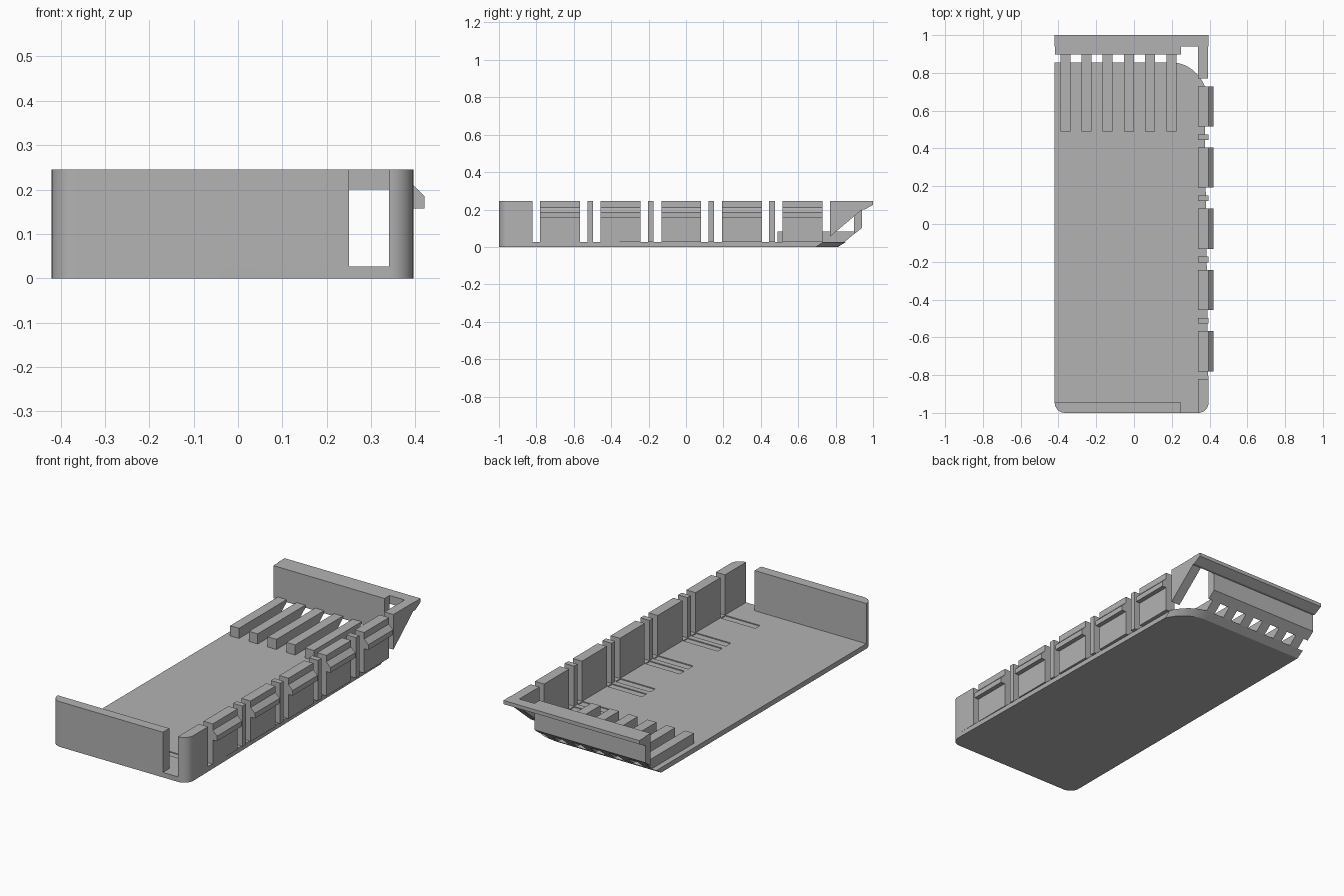
import bpy, bmesh, math
from mathutils import Vector

if "Cube" in bpy.data.objects:
    bpy.data.objects.remove(bpy.data.objects["Cube"])

gray = bpy.data.materials.new("matte_gray")
gray.diffuse_color = (0.45, 0.45, 0.45, 1)
gray.use_nodes = True
gray.node_tree.nodes["Principled BSDF"].inputs["Base Color"].default_value = gray.diffuse_color

L, R, H, T = -0.42, 0.395, 0.245, 0.027   # left edge, right edge, wall height, floor top
RAD = 0.055                              # corner radius and wall thickness


def loft(name, a, b):
    """Solid between two matching rings of points."""
    bm = bmesh.new()
    va = [bm.verts.new(p) for p in a]
    vb = [bm.verts.new(p) for p in b]
    n = len(va)
    bm.faces.new(va)
    bm.faces.new(vb)
    for i in range(n):
        bm.faces.new((va[i], va[(i + 1) % n], vb[(i + 1) % n], vb[i]))
    bmesh.ops.recalc_face_normals(bm, faces=bm.faces)
    me = bpy.data.meshes.new(name)
    bm.to_mesh(me)
    bm.free()
    ob = bpy.data.objects.new(name, me)
    bpy.context.collection.objects.link(ob)
    me.materials.append(gray)
    return ob


def plan(name, pts, z0, z1):
    return loft(name, [(x, y, z0) for x, y in pts], [(x, y, z1) for x, y in pts])


def box(name, x0, x1, y0, y1, z0, z1):
    return plan(name, [(x0, y0), (x1, y0), (x1, y1), (x0, y1)], z0, z1)


def side(name, pts, x0, x1):
    """Extrude a (y, z) profile along x."""
    return loft(name, [(x0, y, z) for y, z in pts], [(x1, y, z) for y, z in pts])


def arc(cx, cy, rx, ry, a0, a1, n=10):
    return [(cx + rx * math.cos(math.radians(a0 + (a1 - a0) * i / n)),
             cy + ry * math.sin(math.radians(a0 + (a1 - a0) * i / n))) for i in range(n + 1)]


def smooth(ob):
    bpy.ops.object.select_all(action='DESELECT')
    ob.select_set(True)
    bpy.context.view_layer.objects.active = ob
    bpy.ops.object.shade_smooth_by_angle(angle=math.radians(30))


front_left = arc(L + RAD, -1 + RAD, RAD, RAD, 180, 270)
front_right = arc(R - RAD, -1 + RAD, RAD, RAD, 270, 360)

# Floor with a bevelled, curved back edge
back_curve = arc(0.20, 0.63, 0.195, 0.225, 28, 90, 12)


def floor_ring(shift, z):
    pts = front_left + front_right + [(x, y - shift) for x, y in back_curve] + [(L, 0.855 - shift)]
    return [(x, y, z) for x, y in pts]


floor = loft("floor", floor_ring(0.042, 0), floor_ring(0, T))

# Shallow floor grooves in line with the clip slots
slots = [(-0.82, -0.78)]
for i in range(4):
    y = -0.57 + 0.324 * i
    slots += [(y, y + 0.043), (y + 0.073, y + 0.113)]
for i, (y0, y1) in enumerate(slots):
    cut = box("groove_cutter", 0.13, 0.338, y0, y1, T - 0.005, 0.06)
    cut.hide_render = True
    cut.hide_set(True)
    cut.display_type = 'WIRE'
    mod = floor.modifiers.new("groove", 'BOOLEAN')
    mod.operation = 'DIFFERENCE'
    mod.solver = 'EXACT'
    mod.object = cut
smooth(floor)

# Front wall and rounded right front corner
smooth(plan("front_wall", front_left + [(0.25, -1), (0.25, -0.945), (L, -0.945)][:2] + [(L + 0.002, -0.945)],
            T - 0.002, H))
smooth(plan("front_corner_wall", front_right + [(R, -0.82), (R - RAD, -0.82)], T - 0.002, H))

# Side wall: clip panels with snap ridges, and thin posts between them
for i in range(5):
    y = -0.78 + 0.324 * i
    y1 = y + 0.213
    box("clip_panel", R - RAD, R, y, y1, T - 0.002, H)
    ridge = [(R - 0.002, 0.21), (R, 0.21), (0.42, 0.185), (0.42, 0.157), (R - 0.002, 0.157)]
    loft("snap_ridge", [(x, y, z) for x, z in ridge], [(x, y1, z) for x, z in ridge])
    if i < 4:
        box("wall_post", R - RAD, R, y + 0.253, y + 0.283, T - 0.002, H)

# Back wall with sloped foot, overhanging lip
side("back_wall", [(0.898, 0.068), (0.942, 0.102), (0.942, H), (0.898, H)], L + 0.003, 0.25)
side("back_lip", [(0.941, 0.2), (0.955, 0.2), (1.0, 0.225), (1.0, H), (0.941, H)], L, R)

# Back right corner panel, cut along a slope
side("back_corner_panel", [(0.77, H), (0.942, H), (0.942, 0.2), (0.77, 0.055)], R - RAD, R - 0.002)

# Ribs bridging the floor and the back wall
for i in range(6):
    x = -0.39 + 0.1122 * i
    side("floor_rib", [(0.49, T - 0.002), (0.846, T - 0.002), (0.9, 0.07), (0.9, 0.082), (0.49, 0.082)],
         x, x + 0.053)
